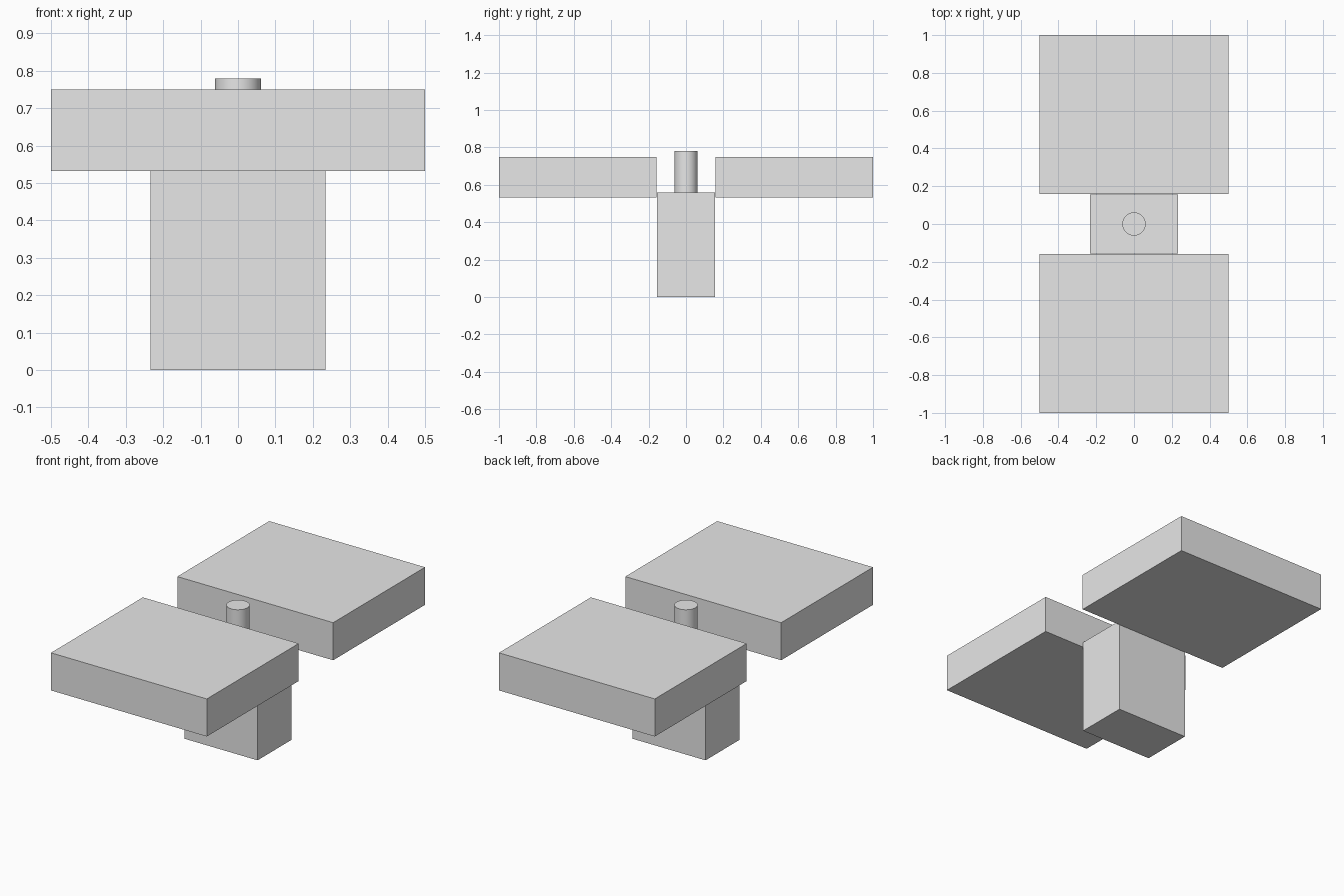
import bpy

cube = bpy.data.objects.get("Cube")
if cube:
    bpy.data.objects.remove(cube, do_unlink=True)

# Single plain material
grey = bpy.data.materials.new("light_grey")
grey.use_nodes = True
grey.diffuse_color = (0.8, 0.8, 0.8, 1)
grey.node_tree.nodes["Principled BSDF"].inputs["Base Color"].default_value = (0.8, 0.8, 0.8, 1)


def finish(name):
    obj = bpy.context.object
    obj.name = name
    obj.data.materials.append(grey)
    return obj


def box(name, size, centre):
    bpy.ops.mesh.primitive_cube_add(size=1, location=centre)
    obj = finish(name)
    obj.scale = size
    bpy.ops.object.transform_apply(location=False, rotation=False, scale=True)


# Central pedestal
box("pedestal", (0.468, 0.31, 0.56), (0, 0, 0.28))

# Slabs in front of and behind the pedestal
for name, side in (("front_slab", -1), ("back_slab", 1)):
    box(name, (1.0, 0.842, 0.218), (0, side * 0.579, 0.641))

# Round post standing on the pedestal
bpy.ops.mesh.primitive_cylinder_add(vertices=48, radius=0.0615, depth=0.22, location=(0, 0, 0.67))
finish("centre_post")
bpy.ops.object.shade_smooth_by_angle()
